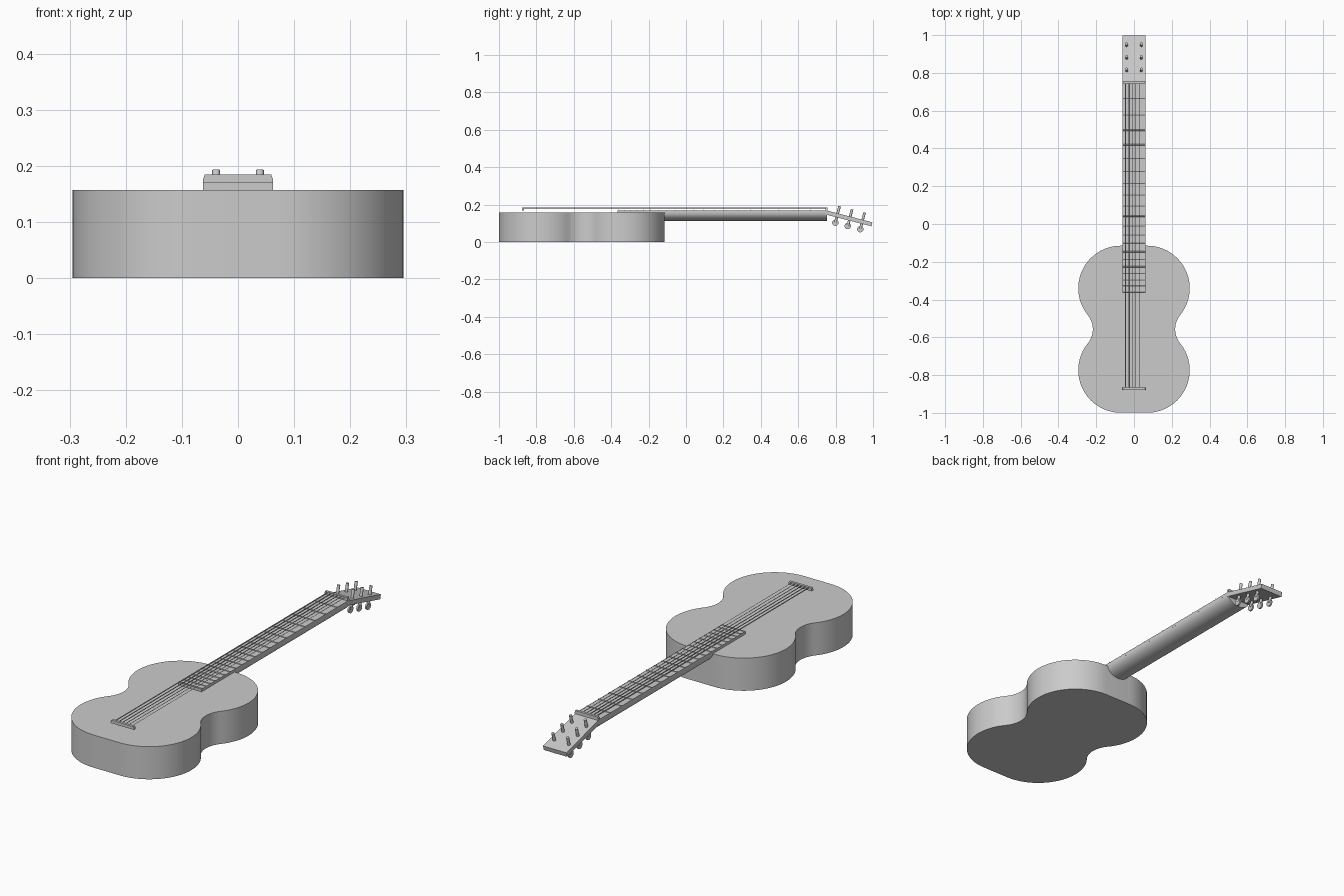
import bpy, bmesh, math
from mathutils import Matrix, Vector

cube = bpy.data.objects.get("Cube")
if cube:
    bpy.data.objects.remove(cube)

grey = bpy.data.materials.new("plain_grey")
grey.use_nodes = True
grey.diffuse_color = (0.6, 0.6, 0.6, 1)
grey.node_tree.nodes["Principled BSDF"].inputs["Base Color"].default_value = (0.6, 0.6, 0.6, 1)


def finish(name, bm, matrix=None):
    """Turn a bmesh into a named, shaded object."""
    bmesh.ops.recalc_face_normals(bm, faces=bm.faces)
    if matrix:
        bm.transform(matrix)
    mesh = bpy.data.meshes.new(name)
    bm.to_mesh(mesh)
    bm.free()
    mesh.materials.append(grey)
    ob = bpy.data.objects.new(name, mesh)
    bpy.context.collection.objects.link(ob)
    bpy.ops.object.select_all(action='DESELECT')
    ob.select_set(True)
    bpy.context.view_layer.objects.active = ob
    bpy.ops.object.shade_smooth_by_angle(angle=math.radians(35))
    return ob


def prism(name, points, axis, start, end, matrix=None):
    """Extrude a closed profile along y or z."""
    bm = bmesh.new()
    place = (lambda a, b: (a, start, b)) if axis == 'y' else (lambda a, b: (a, b, start))
    face = bm.faces.new([bm.verts.new(place(a, b)) for a, b in points])
    moved = bmesh.ops.extrude_face_region(bm, geom=[face])['geom']
    step = Vector((0, end - start, 0)) if axis == 'y' else Vector((0, 0, end - start))
    bmesh.ops.translate(bm, vec=step, verts=[v for v in moved if isinstance(v, bmesh.types.BMVert)])
    return finish(name, bm, matrix)


def box(name, y0, y1, half, z0, z1, matrix=None):
    return prism(name, [(-half, z0), (half, z0), (half, z1), (-half, z1)], 'y', y0, y1, matrix)


def rod(name, a, b, radius, sides=16, matrix=None):
    """Cylinder between two points."""
    a, b = Vector(a), Vector(b)
    bm = bmesh.new()
    bmesh.ops.create_cone(bm, cap_ends=True, segments=sides, radius1=radius, radius2=radius,
                          depth=(b - a).length)
    turn = (b - a).to_track_quat('Z', 'Y').to_matrix().to_4x4()
    bm.transform(Matrix.Translation((a + b) / 2) @ turn)
    return finish(name, bm, matrix)


def arc(cx, cy, r, a0, a1, n):
    return [(cx + r * math.cos(a0 + (a1 - a0) * i / n), cy + r * math.sin(a0 + (a1 - a0) * i / n))
            for i in range(n + 1)]


# Body outline: round bouts joined by tangent waist arcs
MID, BOUT_X, BOUT_Y, WAIST = -0.557, 0.07, 0.217, 0.119


def outline(inset=0.0):
    tilt = math.atan2(BOUT_Y, 0.337 - BOUT_X)
    r = 0.225 - inset
    quarter = arc(BOUT_X, BOUT_Y, r, math.pi / 2, -tilt, 32)
    quarter += arc(0.337, 0, WAIST + inset, math.pi - tilt, math.pi, 10)[1:]
    half = quarter + [(x, -y) for x, y in reversed(quarter[:-1])]
    loop = half + [(-x, y) for x, y in reversed(half)]
    return [(x, y + MID) for x, y in loop]


def cut(target, cutter):
    mod = target.modifiers.new("cut", 'BOOLEAN')
    mod.operation = 'DIFFERENCE'
    mod.solver = 'EXACT'
    mod.object = cutter
    cutter.hide_render = True
    cutter.hide_set(True)
    bpy.context.view_layer.objects.active = target
    bpy.ops.object.modifier_apply(modifier=mod.name)
    bpy.data.objects.remove(cutter)


# Hollow body with sound hole
body = prism("body", outline(), 'z', 0, 0.157)
cut(body, prism("cavity_cutter", outline(0.012), 'z', 0.012, 0.145))
cut(body, rod("hole_cutter", (0, MID, 0.08), (0, MID, 0.2), 0.09, 64))

# Neck with rounded back, and fingerboard
NUT, BRIDGE = 0.755, -0.872
neck_back = arc(0, 0, 1, math.pi, 2 * math.pi, 24)
prism("neck", [(x * 0.062, 0.158 + z * 0.045) for x, z in neck_back], 'y', -0.125, NUT)
box("fingerboard", -0.365, NUT, 0.062, 0.157, 0.17)

# Nut and bridge saddle
saddle = [(-0.062, 0.17), (0.062, 0.17), (0.062, 0.177), (0.059, 0.185), (-0.059, 0.185), (-0.062, 0.177)]
prism("nut", saddle, 'y', NUT - 0.01, NUT + 0.002)
prism("bridge", saddle, 'y', BRIDGE - 0.006, BRIDGE + 0.006)

# Frets in equal temperament
for n in range(1, 21):
    y = NUT - (NUT - BRIDGE) * (1 - 2 ** (-n / 12))
    rod(f"fret_{n}", (-0.062, y, 0.17), (0.062, y, 0.17), 0.003, 8)

# Strings, thickest on the right
for i in range(6):
    x = -0.045 + 0.018 * i
    rod(f"string_{i + 1}", (x, BRIDGE, 0.182), (x, NUT, 0.182), 0.0024 - 0.0003 * i, 8)

# Tilted headstock with tuners
tilt = Matrix.Translation((0, NUT, 0.168)) @ Matrix.Rotation(math.radians(-14.5), 4, 'X')
box("headstock", -0.004, 0.25, 0.062, -0.022, 0, tilt)
for side, label in ((1, "left"), (-1, "right")):
    for i in range(3):
        x, y = side * 0.039, 0.058 + 0.069 * i
        rod(f"{label}_post_{i + 1}", (x, y, -0.05), (x, y, 0.04), 0.007, 16, tilt)
        rod(f"{label}_tuner_knob_{i + 1}", (x - 0.004, y, -0.052), (x + 0.004, y, -0.052), 0.017, 24, tilt)
